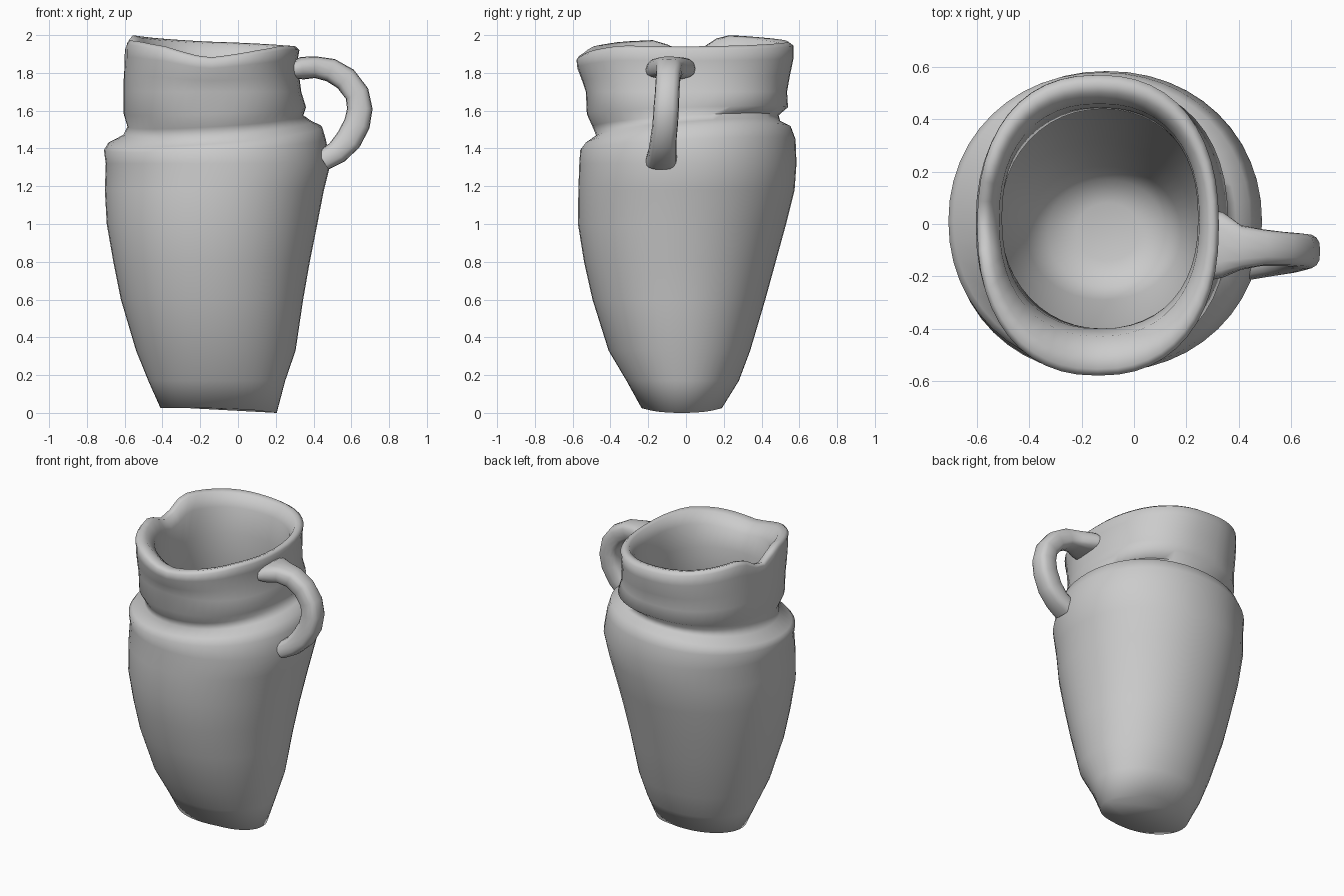
import bpy, bmesh, math
from mathutils import Vector

SEG = 48
# rim height by angle (degrees, 0 = +x, 90 = back): pouring lip at the front, chip on the left
RIM = [(0, 1.94), (30, 1.945), (90, 1.965), (130, 1.985), (157, 2.0), (168, 1.975),
       (176, 1.90), (183, 1.92), (191, 1.975), (215, 1.965), (240, 1.94),
       (268, 1.88), (300, 1.92), (325, 1.945), (360, 1.94)]


def rim_height(deg):
    for (a, h), (b, k) in zip(RIM, RIM[1:]):
        if a <= deg <= b:
            return h + (k - h) * (deg - a) / (b - a)


def ring_points(z, x0, x1, y0, y1):
    """Rounded loop filling the given extents, tilted at the shoulder, wavy at the rim."""
    pts = []
    tilt = 0.045 * max(0, 1 - abs(z - 1.47) / (0.14 if z < 1.47 else 0.22))
    power = 2 / (2.3 if z > 1.55 else 2.08)
    for i in range(SEG):
        deg = 360 * i / SEG
        c, s = math.cos(math.radians(deg)), math.sin(math.radians(deg))
        x = (x0 + x1) / 2 + (x1 - x0) / 2 * math.copysign(abs(c) ** power, c)
        y = (y0 + y1) / 2 + (y1 - y0) / 2 * math.copysign(abs(s) ** power, s)
        h = z + tilt * (c + s)
        if z > 1.70:
            h = 1.70 + (z - 1.70) * (rim_height(deg) - 1.70) / 0.25
        pts.append((x, y, h))
    return pts


def loft(name, rings, angle):
    bm = bmesh.new()
    loops = [[bm.verts.new(p) for p in r] for r in rings]
    n = len(loops[0])
    for a, b in zip(loops, loops[1:]):
        for i in range(n):
            j = (i + 1) % n
            bm.faces.new((a[i], a[j], b[j], b[i]))
    bm.faces.new(loops[0][::-1])
    bm.faces.new(loops[-1])
    bmesh.ops.recalc_face_normals(bm, faces=bm.faces)
    me = bpy.data.meshes.new(name)
    bm.to_mesh(me)
    bm.free()
    ob = bpy.data.objects.new(name, me)
    bpy.context.collection.objects.link(ob)
    bpy.ops.object.select_all(action='DESELECT')
    ob.select_set(True)
    bpy.context.view_layer.objects.active = ob
    bpy.ops.object.shade_smooth_by_angle(angle=math.radians(angle))
    return ob


# jug: outer belly, neck with rim, then the inside (z, x min, x max, y min, y max)
belly = [(0.025, -0.41, 0.205, -0.235, 0.19), (0.17, -0.475, 0.25, -0.315, 0.28),
         (0.33, -0.54, 0.305, -0.41, 0.34), (0.60, -0.62, 0.345, -0.495, 0.42),
         (0.80, -0.66, 0.38, -0.54, 0.475), (1.00, -0.695, 0.42, -0.572, 0.53),
         (1.18, -0.705, 0.455, -0.57, 0.575), (1.32, -0.70, 0.49, -0.565, 0.585),
         (1.42, -0.71, 0.465, -0.56, 0.58), (1.47, -0.69, 0.445, -0.535, 0.555)]
neck = [(1.505, -0.61, 0.39, -0.475, 0.50), (1.545, -0.585, 0.345, -0.495, 0.49),
        (1.60, -0.605, 0.36, -0.525, 0.54), (1.70, -0.605, 0.335, -0.53, 0.535),
        (1.78, -0.605, 0.325, -0.55, 0.55), (1.87, -0.60, 0.315, -0.575, 0.57),
        (1.93, -0.60, 0.325, -0.58, 0.57), (1.95, -0.585, 0.305, -0.555, 0.54)]
inside = [(1.94, -0.55, 0.28, -0.50, 0.50), (1.87, -0.515, 0.25, -0.43, 0.46),
          (1.71, -0.505, 0.245, -0.40, 0.445), (1.50, -0.51, 0.27, -0.40, 0.44),
          (1.25, -0.60, 0.37, -0.48, 0.49), (0.90, -0.59, 0.32, -0.47, 0.43),
          (0.50, -0.51, 0.24, -0.38, 0.31), (0.22, -0.41, 0.18, -0.29, 0.22),
          (0.11, -0.33, 0.12, -0.24, 0.17), (0.08, -0.22, 0.02, -0.14, 0.08)]
loops = [ring_points(*r) for r in belly + neck + inside]
# the foot dips to the ground at the handle side
loops[0] = [(x, y, z - z * max(0, x) / 0.205) for x, y, z in loops[0]]
loft("jug_body", loops, 85)

# handle: centreline x, y, z, width across y, thickness
path = [(0.29, -0.08, 1.815, 0.27, 0.09), (0.34, -0.08, 1.825, 0.25, 0.12),
        (0.41, -0.09, 1.83, 0.17, 0.115), (0.49, -0.09, 1.815, 0.14, 0.125),
        (0.57, -0.095, 1.768, 0.13, 0.13), (0.63, -0.10, 1.69, 0.13, 0.13),
        (0.645, -0.105, 1.61, 0.135, 0.135), (0.63, -0.11, 1.53, 0.135, 0.14),
        (0.585, -0.12, 1.445, 0.14, 0.14), (0.525, -0.125, 1.38, 0.15, 0.125),
        (0.45, -0.13, 1.335, 0.165, 0.11)]
sections = []
for k, (x, y, z, w, t) in enumerate(path):
    a, b = path[max(k - 1, 0)], path[min(k + 1, len(path) - 1)]
    tangent = Vector((b[0] - a[0], 0, b[2] - a[2])).normalized()
    out = Vector((-tangent.z, 0, tangent.x))
    sec = []
    for i in range(16):
        c, s = math.cos(math.tau * i / 16), math.sin(math.tau * i / 16)
        u = math.copysign(abs(c) ** 0.7, c) * w / 2
        v = math.copysign(abs(s) ** 0.7, s) * t / 2
        sec.append(Vector((x, y + u, z)) + out * v)
    sections.append(sec)
loft("handle", sections, 55)
